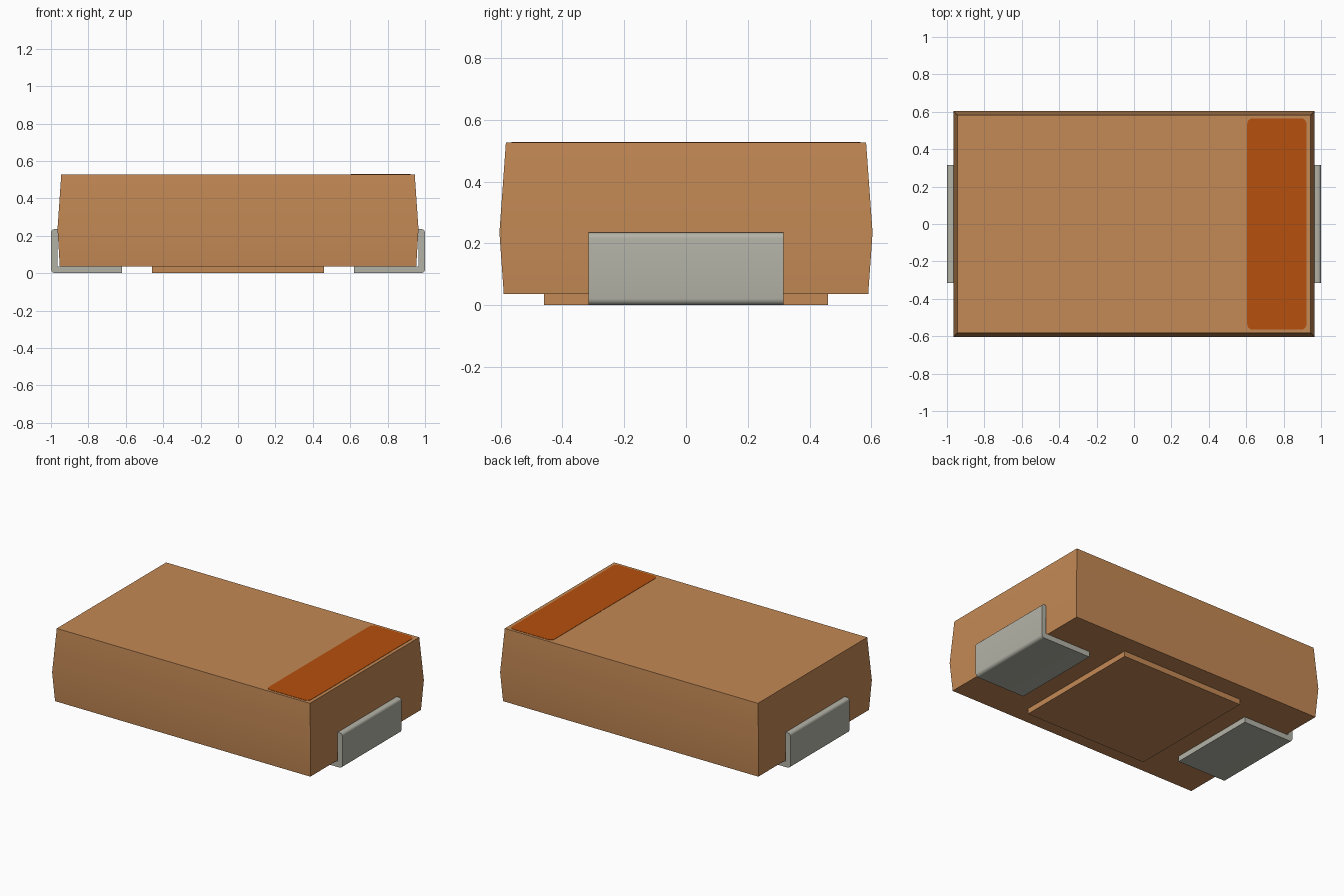
import bpy, bmesh, math

cube = bpy.data.objects.get("Cube")
if cube:
    bpy.data.objects.remove(cube, do_unlink=True)


def material(name, rgb, rough=0.6):
    m = bpy.data.materials.new(name)
    m.use_nodes = True
    m.diffuse_color = (*rgb, 1)
    bsdf = next(n for n in m.node_tree.nodes if n.type == 'BSDF_PRINCIPLED')
    bsdf.inputs["Base Color"].default_value = (*rgb, 1)
    bsdf.inputs["Roughness"].default_value = rough
    return m


TAN = material("tan resin", (0.55, 0.25, 0.09))
ORANGE = material("orange mark", (0.47, 0.08, 0.004))
METAL = material("tinned metal", (0.45, 0.45, 0.39), 0.4)


def finish(name, bm, mat):
    bmesh.ops.recalc_face_normals(bm, faces=bm.faces)
    mesh = bpy.data.meshes.new(name)
    bm.to_mesh(mesh)
    bm.free()
    mesh.materials.append(mat)
    ob = bpy.data.objects.new(name, mesh)
    bpy.context.collection.objects.link(ob)
    bpy.ops.object.select_all(action='DESELECT')
    ob.select_set(True)
    bpy.context.view_layer.objects.active = ob
    bpy.ops.object.shade_smooth_by_angle(angle=math.radians(30))
    return ob


def loft(name, rings, mat):
    """Stack of centred rectangles given as (half x, half y, z)."""
    bm = bmesh.new()
    loops = [[bm.verts.new((sx * hx, sy * hy, z))
              for sx, sy in ((-1, -1), (1, -1), (1, 1), (-1, 1))]
             for hx, hy, z in rings]
    for a, b in zip(loops, loops[1:]):
        for i in range(4):
            j = (i + 1) % 4
            bm.faces.new((a[i], a[j], b[j], b[i]))
    bm.faces.new(loops[0][::-1])
    bm.faces.new(loops[-1])
    return finish(name, bm, mat)


def rounded(points, steps=5):
    """Round polygon corners; points are (u, v, radius), right angles only."""
    out = []
    n = len(points)
    for i, (u, v, r) in enumerate(points):
        if r == 0:
            out.append((u, v))
            continue
        dirs = []
        for q in (points[i - 1], points[(i + 1) % n]):
            d = (q[0] - u, q[1] - v)
            length = math.hypot(*d)
            dirs.append((d[0] / length, d[1] / length))
        (ax, ay), (bx, by) = dirs
        for k in range(steps + 1):
            t = math.pi / 2 * k / steps
            a, b = r * (1 - math.sin(t)), r * (1 - math.cos(t))
            out.append((u + ax * a + bx * b, v + ay * a + by * b))
    return out


def prism(name, outline, to_3d, vector, mat):
    bm = bmesh.new()
    face = bm.faces.new([bm.verts.new(to_3d(u, v)) for u, v in outline])
    ext = bmesh.ops.extrude_face_region(bm, geom=[face], use_keep_orig=True)
    bmesh.ops.translate(bm, vec=vector,
                        verts=[e for e in ext["geom"] if isinstance(e, bmesh.types.BMVert)])
    return finish(name, bm, mat)


# Moulded body, widest at the parting line
TOP = 0.527
loft("body", [(0.953, 0.59, 0.037), (0.965, 0.604, 0.235), (0.945, 0.583, TOP)], TAN)

# Raised pad under the body
loft("bottom_pad", [(0.46, 0.46, 0.0), (0.46, 0.46, 0.038)], TAN)

# Polarity band on the top
band = rounded([(0.605, -0.565, 0.03), (0.922, -0.565, 0.03),
                (0.922, 0.565, 0.03), (0.605, 0.565, 0.03)])
prism("polarity_band", band, lambda u, v: (u, v, TOP - 0.001), (0, 0, 0.003), ORANGE)

# Bent L-shaped terminals, one on each end
lead = rounded([(0.62, 0, 0), (1.0, 0, 0.022), (1.0, 0.235, 0.018),
                (0.965, 0.235, 0), (0.965, 0.037, 0), (0.62, 0.037, 0)])
for name, s in (("left_terminal", 1), ("right_terminal", -1)):
    prism(name, lead, lambda u, v: (s * u, -0.315, v), (0, 0.63, 0), METAL)
